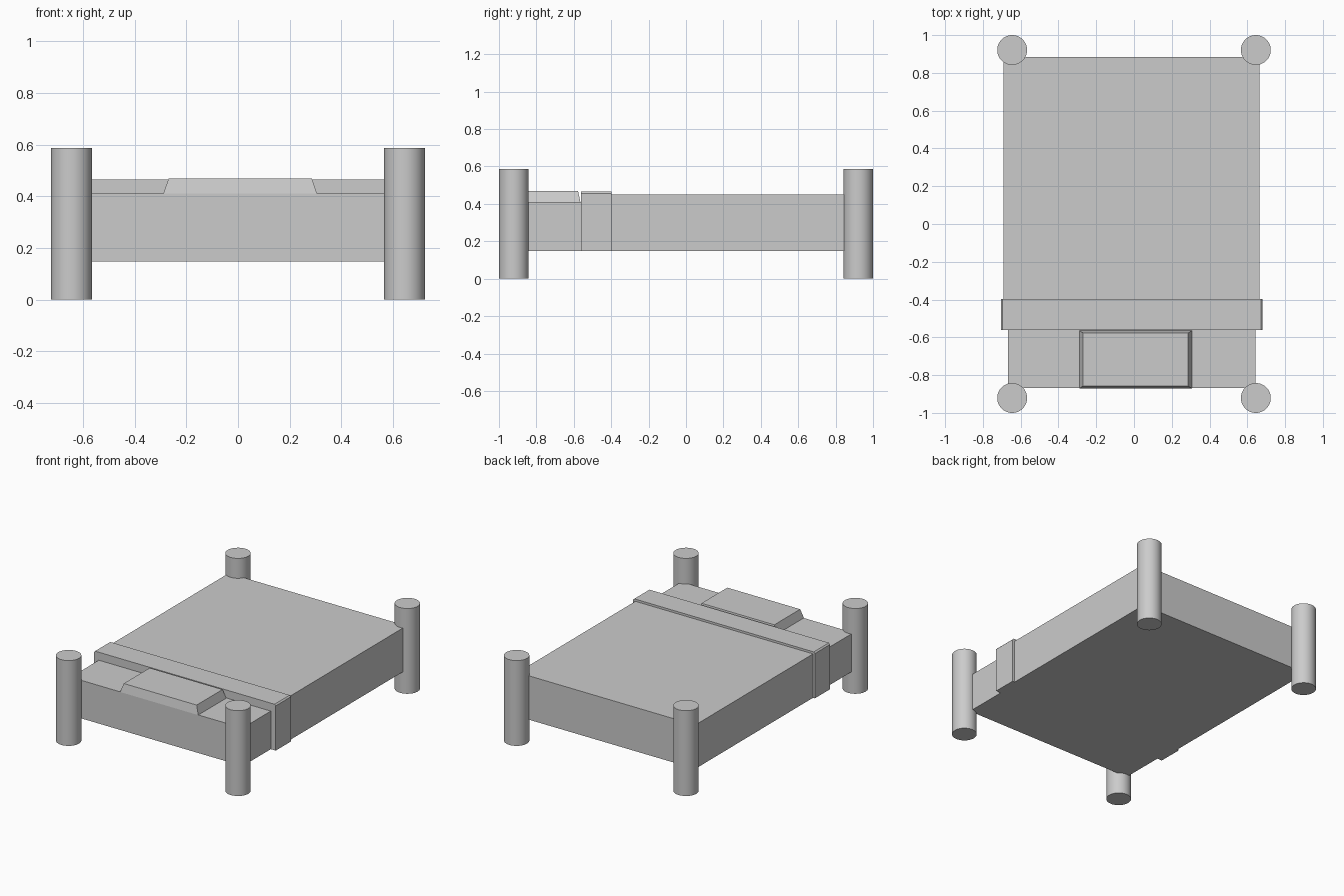
import bpy, bmesh

if "Cube" in bpy.data.objects:
    bpy.data.objects.remove(bpy.data.objects["Cube"])


def block(name, x, y, z, inset=(0, 0)):
    """Box from ranges; inset shrinks the top face in x and y."""
    bm = bmesh.new()
    bmesh.ops.create_cube(bm, size=1)
    for v in bm.verts:
        top = v.co.z > 0
        sx, sy = (1 if v.co.x > 0 else -1), (1 if v.co.y > 0 else -1)
        v.co.x = x[sx > 0] - (sx * inset[0] if top else 0)
        v.co.y = y[sy > 0] - (sy * inset[1] if top else 0)
        v.co.z = z[top]
    mesh = bpy.data.meshes.new(name)
    bm.to_mesh(mesh)
    bm.free()
    obj = bpy.data.objects.new(name, mesh)
    bpy.context.collection.objects.link(obj)
    return obj


# Mattress sections, from pillow end to the foot
block("mattress", (-0.667, 0.643), (-0.868, -0.56), (0.148, 0.41))
block("blanket", (-0.69, 0.664), (-0.40, 0.885), (0.148, 0.45))

# Folded blanket band with chamfered long top edges
fold = block("blanket_fold", (-0.704, 0.681), (-0.562, -0.397), (0.148, 0.465))
bm = bmesh.new()
bm.from_mesh(fold.data)
edges = [e for e in bm.edges
         if all(v.co.z > 0.4 for v in e.verts)
         and abs(e.verts[0].co.x - e.verts[1].co.x) < 0.01]
bmesh.ops.bevel(bm, geom=edges, offset=0.009, segments=1, affect='EDGES')
bm.to_mesh(fold.data)
bm.free()

# Pillow with sloped sides
block("pillow", (-0.289, 0.306), (-0.87, -0.565), (0.41, 0.469), (0.02, 0.012))

# Four corner posts
for sx, side in ((-1, "left"), (1, "right")):
    for sy, end in ((-1, "front"), (1, "back")):
        bpy.ops.mesh.primitive_cylinder_add(
            vertices=48, radius=0.079, depth=0.587,
            location=(sx * 0.645, sy * 0.921, 0.2935))
        bpy.context.object.name = f"{end}_{side}_post"
        bpy.ops.object.shade_smooth_by_angle()
